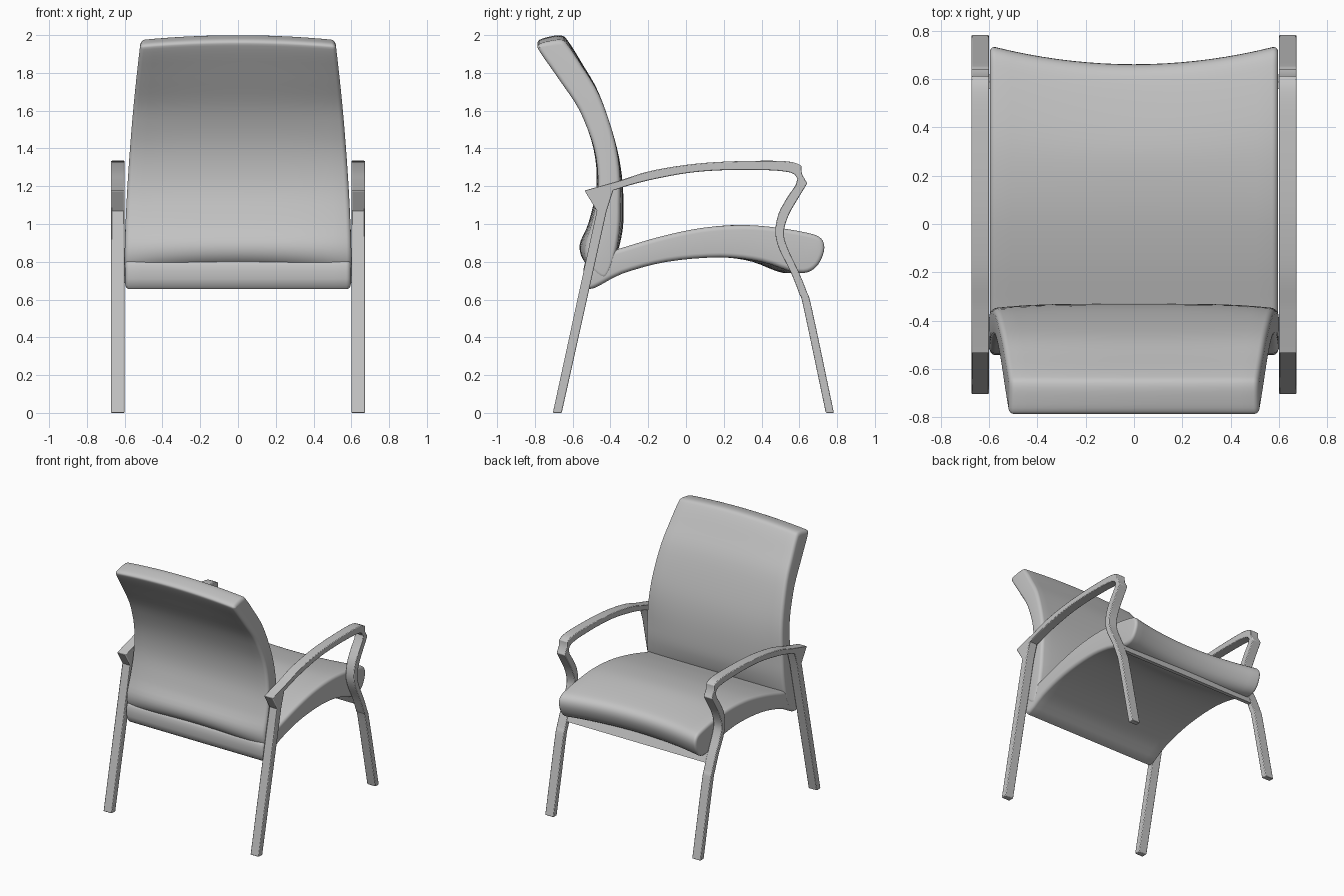
import bpy, bmesh, math
from mathutils import Vector

cube = bpy.data.objects.get("Cube")
if cube:
    bpy.data.objects.remove(cube, do_unlink=True)

grey = bpy.data.materials.new("plain_grey")
grey.use_nodes = True
colour = (0.55, 0.55, 0.55, 1)
grey.diffuse_color = colour
grey.node_tree.nodes["Principled BSDF"].inputs["Base Color"].default_value = colour


def finish(name, bm, angle):
    """Turn a bmesh into a shaded object."""
    bmesh.ops.recalc_face_normals(bm, faces=bm.faces)
    mesh = bpy.data.meshes.new(name)
    bm.to_mesh(mesh)
    bm.free()
    mesh.materials.append(grey)
    obj = bpy.data.objects.new(name, mesh)
    bpy.context.collection.objects.link(obj)
    bpy.ops.object.select_all(action='DESELECT')
    obj.select_set(True)
    bpy.context.view_layer.objects.active = obj
    bpy.ops.object.shade_smooth_by_angle(angle=math.radians(angle))
    return obj


def spline(a, b, c, d, steps=4):
    """Smooth samples from b up to, but not including, c."""
    for s in range(steps):
        t = s / steps
        yield (b + (c - a) * t / 2 + (a * 2 - b * 5 + c * 4 - d) * t ** 2 / 2
               + (b * 3 - a - c * 3 + d) * t ** 3 / 2)


def smooth_loop(keys):
    """Closed smooth curve through the key points."""
    pts = [Vector(k) for k in keys]
    n = len(pts)
    return [p for i in range(n)
            for p in spline(*(pts[(i + k) % n] for k in (-1, 0, 1, 2)))]


def smooth_path(keys):
    """Open smooth curve through the key points."""
    pts = [Vector(k) for k in keys]
    pts = [pts[0] * 2 - pts[1]] + pts + [pts[-1] * 2 - pts[-2]]
    return [p for i in range(len(pts) - 3) for p in spline(*pts[i:i + 4])] + [pts[-2]]


def inset_loop(loop, amount):
    """Shrink a counter-clockwise (y, z) loop along its normals."""
    out = []
    for i, p in enumerate(loop):
        along = (loop[(i + 1) % len(loop)] - loop[i - 1]).normalized()
        out.append(p + Vector((-along.y, along.x)) * amount)
    return out


def cushion(name, keys, half, radius, warp):
    """Side profile swept across x with rounded ends, then bent by warp."""
    loop = smooth_loop(keys)
    arc = [math.pi / 2 * k / 5 for k in range(6)]
    end = [(half - radius + radius * math.sin(a), radius * (1 - math.cos(a))) for a in arc]
    inner = half - radius
    middle = [(inner * k / 9, 0) for k in range(-8, 9)]
    stations = [(-x, i) for x, i in reversed(end)] + middle + end
    bm = bmesh.new()
    rings = []
    for x, amount in stations:
        rings.append([bm.verts.new(warp(x, p.x, p.y)) for p in inset_loop(loop, amount)])
    n = len(loop)
    for r, s in zip(rings, rings[1:]):
        for i in range(n):
            j = (i + 1) % n
            bm.faces.new((r[i], r[j], s[j], s[i]))
    # Each end is closed by a strip joining the two long sides of the profile
    for r in (rings[0], rings[-1]):
        for i in range(n // 2):
            corners = dict.fromkeys((r[i], r[i + 1], r[n - i - 1], r[-i]))
            bm.faces.new(list(corners))
    return finish(name, bm, 50)


# Seat: arched cushion with a concave front lip
def seat_warp(x, y, z):
    t = min(max((y - 0.1) / 0.5, 0), 1)
    dip = max(0, 1 - (x / 0.59) ** 2)
    return (x, y - 0.075 * dip * t * t * (3 - 2 * t), z)


cushion("seat", [
    (-0.54, 0.78), (-0.515, 0.655), (-0.34, 0.736), (-0.1, 0.8), (0.18, 0.823),
    (0.4, 0.8), (0.59, 0.741), (0.685, 0.765), (0.734, 0.855), (0.718, 0.925),
    (0.63, 0.957), (0.44, 0.986), (0.27, 0.994), (0.07, 0.977), (-0.14, 0.932),
    (-0.34, 0.873), (-0.48, 0.83)], 0.597, 0.025, seat_warp)


# Backrest: curved cushion, narrower towards the top, thinning at its lower sides
def back_warp(x, y, z):
    taper = 1 - 0.14 * max(0, (z - 0.78) / 1.2) ** 1.6
    bow = (x / 0.6) ** 2
    low = min(max(0, 1 - (z - 0.74) / 0.25), 1)
    high = max(0, (z - 1.6) / 0.4)
    thin = 0.22 * bow ** 2 * min(max((1.5 - z) / 0.4, 0), 1)
    return (x * taper, y + (-0.42 - y) * thin,
            z + 0.04 * (1 - bow) * low - 0.025 * bow * high)


cushion("backrest", [
    (-0.435, 0.71), (-0.375, 0.795), (-0.342, 0.92), (-0.33, 1.06), (-0.34, 1.26),
    (-0.378, 1.45), (-0.46, 1.69), (-0.55, 1.85), (-0.622, 1.965), (-0.66, 1.998),
    (-0.73, 1.99), (-0.783, 1.968), (-0.77, 1.925), (-0.675, 1.78), (-0.563, 1.6),
    (-0.49, 1.4), (-0.474, 1.2), (-0.515, 1.01), (-0.563, 0.87), (-0.535, 0.77)],
    0.601, 0.025, back_warp)

# Side frames: one ribbon of (outer y, z, inner y, z) points, smooth within each run
REAR_LEG = [(-0.705, 0, -0.658, 0), (-0.59, 0.53, -0.54, 0.53),
            (-0.472, 1.07, -0.42, 1.07), (-0.537, 1.177, -0.385, 1.178)]
ARM = [(-0.35, 1.23, -0.3, 1.205), (-0.2, 1.278, -0.18, 1.235),
       (0, 1.313, 0.01, 1.27), (0.2, 1.33, 0.2, 1.285), (0.45, 1.335, 0.43, 1.285),
       (0.56, 1.328, 0.54, 1.275), (0.612, 1.308, 0.575, 1.262)]
FRONT_LEG = [(0.613, 1.265, 0.59, 1.24), (0.642, 1.215, 0.58, 1.205)]
FRONT_CURVE = [(0.59, 1.13, 0.535, 1.14), (0.545, 1.05, 0.49, 1.055),
               (0.518, 0.96, 0.473, 0.96), (0.535, 0.88, 0.492, 0.87),
               (0.595, 0.75, 0.552, 0.75), (0.64, 0.64, 0.6, 0.63),
               (0.667, 0.55, 0.624, 0.55), (0.783, 0, 0.74, 0)]


def side_frame(name, side):
    bm = bmesh.new()
    points = REAR_LEG + smooth_path(ARM) + FRONT_LEG + smooth_path(FRONT_CURVE)
    strip = [(bm.verts.new((side * 0.6, p[0], p[1])), bm.verts.new((side * 0.6, p[2], p[3])))
             for p in points]
    for (a, b), (c, d) in zip(strip, strip[1:]):
        bm.faces.new((a, c, d, b))
    grown = bmesh.ops.extrude_face_region(bm, geom=bm.faces[:], use_keep_orig=True)
    moved = [v for v in grown["geom"] if isinstance(v, bmesh.types.BMVert)]
    bmesh.ops.translate(bm, verts=moved, vec=(side * 0.073, 0, 0))
    obj = finish(name, bm, 35)
    bevel = obj.modifiers.new("soft_edges", 'BEVEL')
    bevel.width = 0.005
    bevel.segments = 2
    bevel.angle_limit = math.radians(60)


side_frame("left_frame", 1)
side_frame("right_frame", -1)

# Cross rail joining the front legs beneath the seat
bm = bmesh.new()
bmesh.ops.create_cube(bm, size=1)
for v in bm.verts:
    v.co = (v.co.x * 1.21, 0.588 + v.co.y * 0.03 - v.co.z * 0.03, 0.722 + v.co.z * 0.07)
finish("front_rail", bm, 30)
